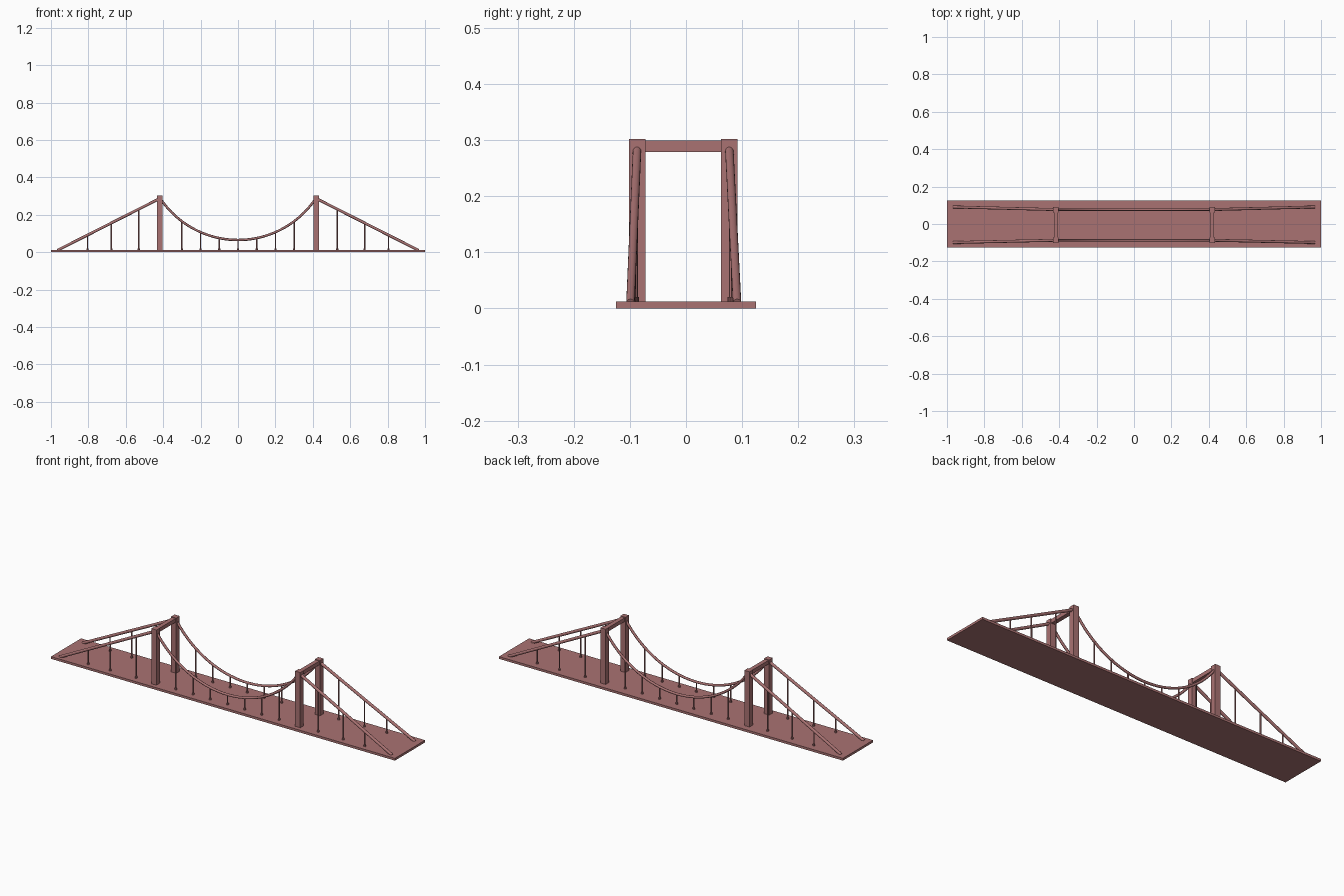
import bpy, math
from mathutils import Vector

if "Cube" in bpy.data.objects:
    bpy.data.objects.remove(bpy.data.objects["Cube"])

mat = bpy.data.materials.new("dusty_red_steel")
mat.diffuse_color = (0.40, 0.17, 0.17, 1)
mat.use_nodes = True
mat.node_tree.nodes["Principled BSDF"].inputs["Base Color"].default_value = mat.diffuse_color

DECK = 0.012                 # deck thickness
TOWER_X, TOP = 0.418, 0.29   # tower position and cable saddle height
SAG, RADIUS = 0.065, 0.5     # main cable low point and arc radius
SIDES = {"front": (-0.087, -0.099), "back": (0.077, 0.091)}  # y at tower, y at anchor


def finish(ob, name):
    ob.name = name
    ob.data.materials.append(mat)
    return ob


def box(name, lo, hi):
    lo, hi = Vector(lo), Vector(hi)
    bpy.ops.mesh.primitive_cube_add(size=1, location=(lo + hi) / 2)
    ob = bpy.context.object
    ob.scale = hi - lo
    bpy.ops.object.transform_apply(location=False, rotation=False, scale=True)
    return finish(ob, name)


def rod(name, a, b, r, sides=12):
    a, b = Vector(a), Vector(b)
    bpy.ops.mesh.primitive_cylinder_add(vertices=sides, radius=r, depth=(b - a).length,
                                        location=(a + b) / 2)
    ob = bpy.context.object
    ob.rotation_euler = (b - a).to_track_quat('Z', 'Y').to_euler()
    bpy.ops.object.shade_smooth_by_angle(angle=math.radians(40))
    return finish(ob, name)


def arc_z(x):
    return SAG + RADIUS - math.sqrt(RADIUS ** 2 - x * x)


def main_cable(name, y):
    curve = bpy.data.curves.new(name, 'CURVE')
    curve.dimensions = '3D'
    curve.bevel_depth = 0.0065
    curve.bevel_resolution = 2
    curve.use_fill_caps = True
    spline = curve.splines.new('POLY')
    n = 40
    spline.points.add(n)
    half = math.asin(TOWER_X / RADIUS)
    for i, p in enumerate(spline.points):
        x = RADIUS * math.sin(half * (2 * i / n - 1))
        p.co = (x, y, arc_z(x), 1)
    spline.use_smooth = True
    ob = bpy.data.objects.new(name, curve)
    bpy.context.collection.objects.link(ob)
    finish(ob, name)


def hanger(name, x, y, z):
    rod(name, (x, y, DECK - 0.004), (x, y, z), 0.0035, 8)
    rod(name + "_foot", (x, y, DECK - 0.004), (x, y, DECK + 0.008), 0.006, 8)


# Road deck
box("deck", (-1, -0.125, 0), (1, 0.125, DECK))

# Portal towers
for end, sx in (("left", -1), ("right", 1)):
    x = sx * TOWER_X
    for side, (y, _) in SIDES.items():
        box(f"{end}_tower_{side}_leg", (x - 0.015, y - 0.0145, 0.004),
            (x + 0.015, y + 0.0145, 0.302))
    box(f"{end}_tower_crossbeam", (x - 0.011, -0.075, 0.279), (x + 0.011, 0.065, 0.299))

for side, (y, y_end) in SIDES.items():
    # Main span cable and its hangers
    main_cable(f"{side}_main_cable", y)
    for i in range(-3, 4):
        hanger(f"{side}_main_hanger_{i + 4}", i * 0.1, y, arc_z(i * 0.1))
    # Straight side cables and their hangers
    for end, sx in (("left", -1), ("right", 1)):
        top = Vector((sx * TOWER_X, y, TOP - 0.003))
        foot = Vector((sx * 0.965, y_end, 0.010))
        rod(f"{side}_{end}_side_cable", top, foot, 0.0075, 16)
        for i, hx in enumerate((0.53, 0.677, 0.805)):
            p = top.lerp(foot, (hx - TOWER_X) / (0.965 - TOWER_X))
            hanger(f"{side}_{end}_side_hanger_{i + 1}", p.x, p.y, p.z)
